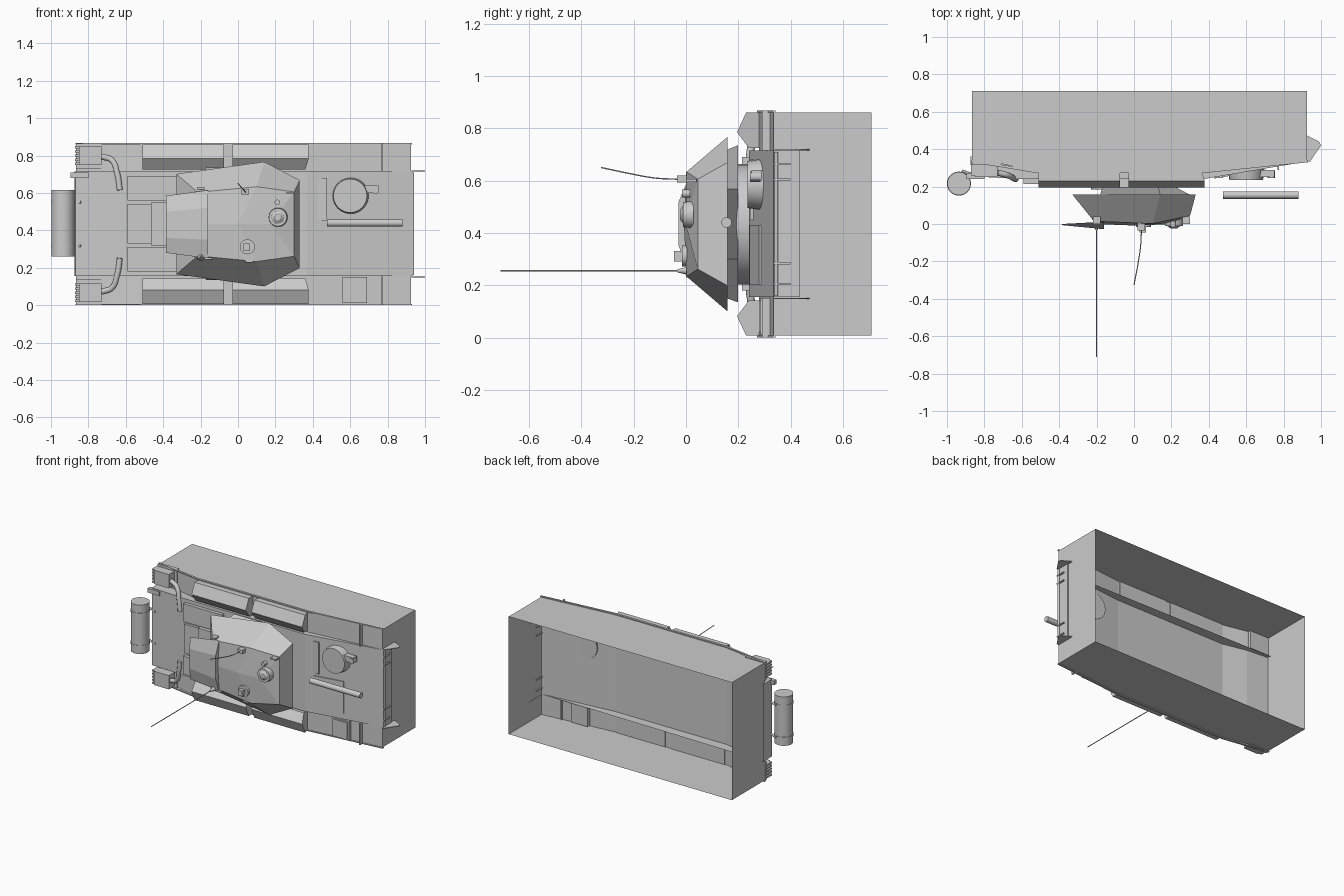
import bpy, bmesh, math
from mathutils import Vector

if "Cube" in bpy.data.objects:
    bpy.data.objects.remove(bpy.data.objects["Cube"])

ZC = 0.4335  # lateral mirror plane
AXIS = {'x': (0, math.pi / 2, 0), 'y': (math.pi / 2, 0, 0), 'z': (0, 0, 0)}


def mesh(name, verts, faces):
    bm = bmesh.new()
    vs = [bm.verts.new(v) for v in verts]
    for f in faces:
        bm.faces.new([vs[i] for i in f])
    bmesh.ops.recalc_face_normals(bm, faces=bm.faces)
    me = bpy.data.meshes.new(name)
    bm.to_mesh(me)
    bm.free()
    ob = bpy.data.objects.new(name, me)
    bpy.context.collection.objects.link(ob)
    return ob


def prism(name, prof, z0, z1, caps=True, skip=()):
    n = len(prof)
    verts = [(x, y, z) for z in (z0, z1) for x, y in prof]
    faces = [(i, (i + 1) % n, n + (i + 1) % n, n + i) for i in range(n) if i not in skip]
    if caps:
        faces += [tuple(range(n)), tuple(range(n, 2 * n))]
    return mesh(name, verts, faces)


def box(name, x, y, z):
    return prism(name, [(x[0], y[0]), (x[1], y[0]), (x[1], y[1]), (x[0], y[1])], *z)


def cyl(name, loc, r, depth, axis, r2=None, n=24):
    bpy.ops.mesh.primitive_cone_add(vertices=n, radius1=r, radius2=r if r2 is None else r2,
                                    depth=depth, location=loc, rotation=AXIS[axis])
    ob = bpy.context.object
    ob.name = name
    bpy.ops.object.shade_smooth_by_angle(angle=math.radians(35))
    return ob


def tube(name, pts, r, res=2):
    cu = bpy.data.curves.new(name, 'CURVE')
    cu.dimensions = '3D'
    cu.bevel_depth, cu.bevel_resolution, cu.resolution_u = r, res, 6
    cu.use_fill_caps = True
    sp = cu.splines.new('BEZIER')
    sp.bezier_points.add(len(pts) - 1)
    for p, c in zip(sp.bezier_points, pts):
        p.co = c
        p.handle_left_type = p.handle_right_type = 'AUTO' if len(pts) > 2 else 'VECTOR'
    ob = bpy.data.objects.new(name, cu)
    bpy.context.collection.objects.link(ob)
    return ob


def flip(z, s):
    return z if s > 0 else 2 * ZC - z


def zr(a, b, s):
    return tuple(sorted((flip(a, s), flip(b, s))))


# Open-backed hull shell with sloped ends
prism('hull_shell', [(-.865, .71), (.925, .71), (.925, .335), (.37, .28),
                     (-.52, .28), (-.7, .32), (-.865, .335)], .007, .86, skip=(0,))

# Raised central deck and sloping front plate
prism('central_deck', [(-.875, .36), (-.87, .255), (-.6, .24), (.37, .24), (.93, .335)],
      .155, .715, skip=(4,))

# Engine covers
box('engine_cover_upper', (-.59, -.28), (.215, .25), (.56, .69))
box('engine_cover_lower', (-.59, -.24), (.215, .25), (.18, .31))
box('engine_grille', (-.59, -.465), (.222, .25), (.33, .54))
box('engine_spine', (-.465, -.2), (.205, .25), (.32, .55))

# Nose panel, tow rod and hinges
box('nose_panel', (.925, .932), (.335, .435), (.155, .715))
tube('nose_rod', [(.935, .345, .16), (.935, .345, .71)], .007)
for z in (.2, .28, .6, .66):
    box('nose_hinge', (.915, .942), (.335, .4), (z, z + .008))

# Driver hatch, its grip, splash strip and front panels
cyl('driver_hatch', (.6, .27, .585), .1, .07, 'y', r2=.09)
box('hatch_hinge', (.67, .75), (.25, .29), (.6, .64))
cyl('hatch_periscope', (.735, .265, .615), .02, .04, 'y', n=12)
box('splash_strip', (.43, .475), (.245, .275), (.45, .68))
prism('front_panel', [(.43, .243), (.65, .28), (.65, .3), (.43, .27)], .2, .43)

# Gun barrel
cyl('gun_barrel', (.678, .155, .44), .02, .405, 'x', n=20)

for s in (1, -1):
    # Ridged side stowage boxes
    prof = [(.195, .785), (.23, .86), (.285, .86), (.285, .725), (.24, .725)]
    for x0, x1, t0, t1 in ((-.51, -.075, 0, 0), (-.03, .36, 0, .018)):
        n = len(prof)
        verts = [(x0, y, flip(z, s)) for y, z in prof] + \
                [(x1 + (t1 if i < 2 else t0), y, flip(z, s)) for i, (y, z) in enumerate(prof)]
        mesh('side_stowage', verts, [(i, (i + 1) % n, n + (i + 1) % n, n + i) for i in range(n)]
             + [tuple(range(n)), tuple(range(n, 2 * n))])
    # Fender lips and front splash guards
    prism('fender_lip', [(-.87, .33), (-.52, .272), (.37, .272), (.93, .33), (.93, .342),
                         (.37, .288), (-.52, .288), (-.87, .342)], *zr(.86, .867, s))
    box('splash_guard', (.766, .776), (.29, .33), zr(.715, .867, s))
    # Bow side plates
    prism('bow_plate', [(.92, .335), (.942, .335), (1, .42), (.99, .44), (.92, .475)],
          *zr(.715, .72, s))
    # Rear smoke units with ribs and a bent exhaust pipe
    box('rear_unit', (-.85, -.73), (.25, .335), zr(.75, .85, s))
    for i in range(5):
        box('unit_rib', (-.872, -.85), (.26, .33), zr(.75 + i * .022, .762 + i * .022, s))
    box('rear_fender_step', (-.865, -.71), (.315, .34), zr(.73, .865, s))
    tube('exhaust_pipe', [(-.73, .275, flip(.795, s)), (-.675, .26, flip(.775, s)),
                          (-.645, .245, flip(.7, s)), (-.632, .24, flip(.615, s))], .016)
    # Drum brackets
    zb = flip(.55, s)
    tube('drum_bracket', [(-.92, .285, zb), (-.84, .255, zb)], .007)
    cyl('drum_band', (-.936, .216, zb), .0645, .012, 'z')

# Fender box and rear lamp
box('fender_box', (.56, .69), (.285, .33), (.012, .15))
box('fender_box_lid', (.57, .68), (.279, .29), (.022, .14))
box('rear_lamp', (-.895, -.8), (.24, .27), (.68, .71))

# Fuel drum
cyl('fuel_drum', (-.936, .216, .4375), .062, .355, 'z', n=28)

# Turret shell: outer edge ring, roof ring and shallow roof crown
half_outer = [(-.33, .158, .268), (.14, .158, .333), (.33, .158, .235)]
half_roof = [(-.215, .015, .17), (.1, .002, .2), (.3, .045, .172)]
ring = lambda h: [(x, y, ZC + w) for x, y, w in h] + [(x, y, ZC - w) for x, y, w in reversed(h)]
verts = ring(half_outer) + ring(half_roof) + [(-.215, .0, ZC), (0, -.008, ZC), (.17, -.002, ZC)]
faces = [(i, (i + 1) % 6, 6 + (i + 1) % 6, 6 + i) for i in range(5)]
faces += [(5, 0, 6, 12, 11), tuple(range(6)), (6, 7, 13, 12), (7, 8, 14, 13),
          (8, 9, 14), (9, 10, 13, 14), (10, 11, 12, 13)]
mesh('turret_shell', verts, faces)

# Turret base below the armour
mesh('turret_base', [(-.18, .156, .15), (.14, .156, .15), (.3, .156, .3), (.3, .156, .567),
                     (.14, .156, .717), (-.18, .156, .717),
                     (-.17, .198, .135), (.13, .198, .135), (.22, .198, .3), (.22, .198, .567),
                     (.13, .198, .735), (-.17, .198, .735)],
     [(i, (i + 1) % 6, 6 + (i + 1) % 6, 6 + i) for i in range(6)]
     + [tuple(range(6)), tuple(range(6, 12))])
cyl('turret_ring', (0, .215, ZC), .23, .06, 'y', n=32)

# Faceted rear roof bin
mesh('rear_roof_bin', [(-.385, 0, .28), (-.385, -.006, .36), (-.385, -.006, .5), (-.385, 0, .585),
                       (-.16, .012, .25), (-.16, -.028, .35), (-.16, -.028, .52), (-.16, .012, .615)],
     [(0, 1, 5, 4), (1, 2, 6, 5), (2, 3, 7, 6), (0, 3, 7, 4), (0, 1, 2, 3), (4, 5, 6, 7)])

# Commander cupola
cyl('cupola_ring', (.213, .008, .47), .052, .04, 'y', r2=.048)
cyl('cupola_dome', (.213, -.016, .47), .018, .014, 'y', r2=.038).rotation_euler = (-math.pi / 2, 0, 0)
cyl('cupola_knob', (.21, 0, .55), .015, .03, 'y', n=12)

# Gunner hatch with sight
cyl('gunner_hatch', (.05, 0, .312), .04, .03, 'y')
box('gunner_sight', (.03, .065), (-.045, -.01), (.29, .33))

# Whip aerials on small mounts
box('aerial_mount_upper', (.02, .06), (-.035, .01), (.593, .62))
tube('whip_aerial_short', [(.04, -.03, .605), (.035, -.12, .61), (.02, -.22, .628),
                           (.0, -.325, .65)], .0028, 1)
cyl('aerial_mount_lower', (-.2, -.008, .255), .018, .05, 'y', r2=.006, n=12).rotation_euler = (math.pi / 2, 0, 0)
tube('whip_aerial_long', [(-.2, 0, .255), (-.2, -.71, .255)], .003, 1)
for x, z in ((-.2, .625), (-.16, .25), (.28, .6), (.06, .235)):
    box('lifting_eye', (x - .02, x + .02), (-.0, .04), (z - .006, z + .006))
